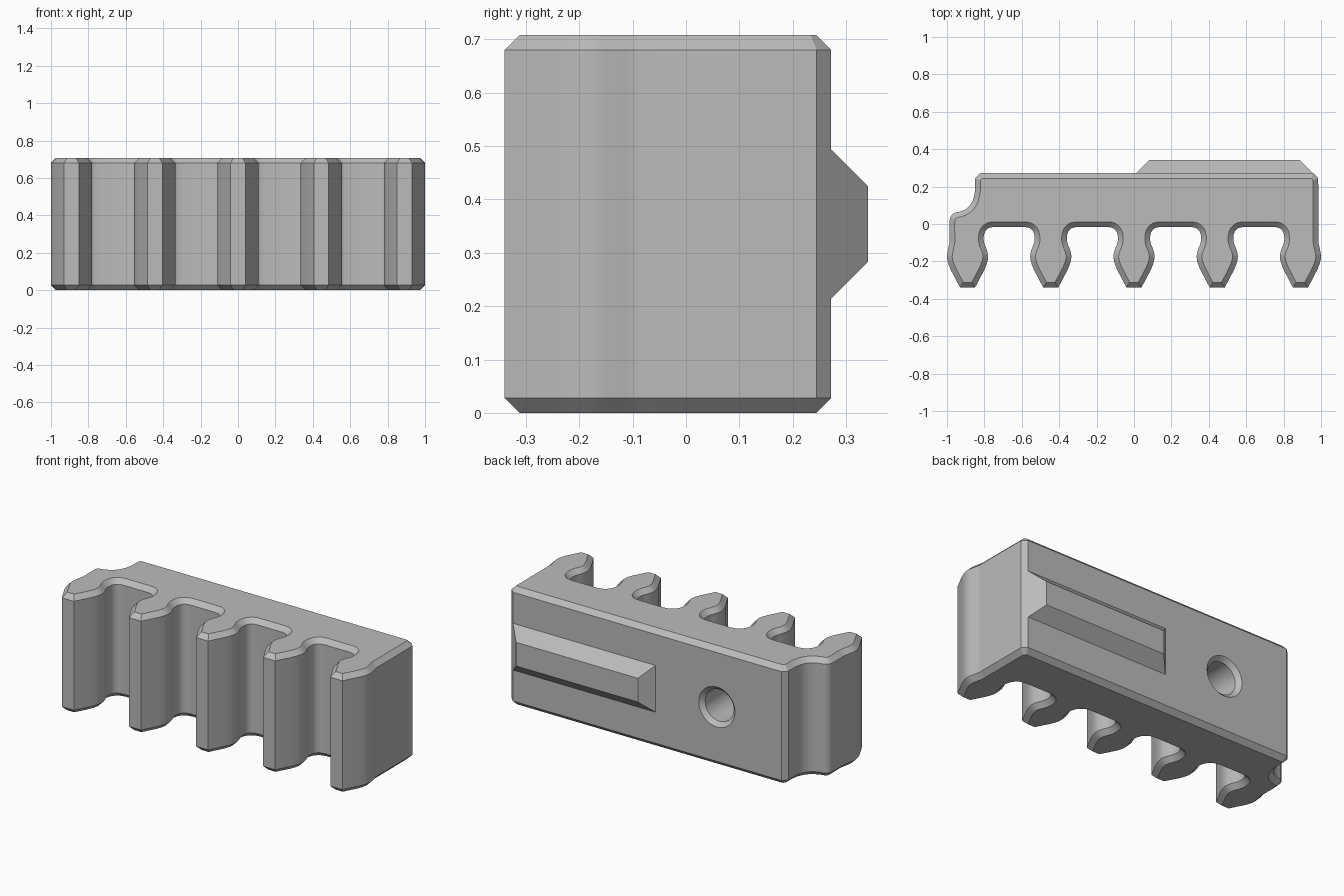
import bpy, bmesh, math
from mathutils import Vector

cube = bpy.data.objects.get("Cube")
if cube:
    bpy.data.objects.remove(cube, do_unlink=True)

HEIGHT, BEVEL, BACK = 0.708, 0.028, 0.272
PITCH = 0.445

grey = bpy.data.materials.new("grey plastic")
grey.use_nodes = True
colour = (0.5, 0.5, 0.5, 1)
grey.diffuse_color = colour
grey.node_tree.nodes["Principled BSDF"].inputs["Base Color"].default_value = colour


def make_object(name, bm):
    bmesh.ops.recalc_face_normals(bm, faces=bm.faces)
    mesh = bpy.data.meshes.new(name)
    bm.to_mesh(mesh)
    bm.free()
    mesh.materials.append(grey)
    obj = bpy.data.objects.new(name, mesh)
    bpy.context.collection.objects.link(obj)
    return obj


def smooth(points, steps=4):
    """Catmull-Rom curve through the points."""
    pts = [Vector(p) for p in points]
    pts = [2 * pts[0] - pts[1]] + pts + [2 * pts[-1] - pts[-2]]
    out = []
    for a, b, c, d in zip(pts, pts[1:], pts[2:], pts[3:]):
        for i in range(steps):
            t = i / steps
            out.append(0.5 * (2 * b + (c - a) * t + (2 * a - 5 * b + 4 * c - d) * t ** 2
                              + (3 * b - a - 3 * c + d) * t ** 3))
    return out + [pts[-2]]


def inset(loop, dist):
    """Mitred inward offset of a counter-clockwise outline."""
    out = []
    for i, p in enumerate(loop):
        d1 = (p - loop[i - 1]).normalized()
        d2 = (loop[(i + 1) % len(loop)] - p).normalized()
        n1, n2 = Vector((-d1.y, d1.x)), Vector((-d2.y, d2.x))
        out.append(p + (n1 + n2) * dist / (1 + n1.dot(n2)))
    return out


def stack(rings):
    """Loft closed rings of 3D points and cap both ends."""
    bm = bmesh.new()
    vs = [[bm.verts.new(p) for p in ring] for ring in rings]
    n = len(vs[0])
    for a, b in zip(vs, vs[1:]):
        for i in range(n):
            j = (i + 1) % n
            bm.faces.new((a[i], a[j], b[j], b[i]))
    bm.faces.new(vs[0][::-1])
    bm.faces.new(vs[-1])
    return bm


# Tooth flank from root to tip, and the plainer flank of the two ends
bulge = [(0.11, -0.17), (0.105, -0.205), (0.091, -0.243)]
tip = Vector((0.04, -0.34))
flank = smooth([(0.14, -0.016), (0.113, -0.022), (0.093, -0.042), (0.086, -0.075),
                (0.09, -0.105), (0.102, -0.135)] + bulge) + [tip]
end_flank = smooth([(0.096, -0.06), (0.096, -0.095), (0.103, -0.13)] + bulge) + [tip]

# Outline: back edge, hollow left shoulder, then the row of teeth
outline = [Vector(p) for p in ((0.985, 0.245), (0.958, BACK), (-0.823, BACK), (-0.85, 0.245))]
outline += smooth([(-0.85, 0.175), (-0.862, 0.125), (-0.888, 0.088), (-0.925, 0.068),
                   (-0.962, 0.058), (-0.982, 0.035), (-0.987, 0.0)])
for k in range(-2, 3):
    cx = k * PITCH
    left = end_flank if k == -2 else flank
    right = end_flank if k == 2 else flank
    outline += [Vector((cx - p.x, p.y)) for p in left]
    outline += [Vector((cx + p.x, p.y)) for p in reversed(right)]

# Body with chamfered top and bottom
small = inset(outline, BEVEL)
levels = [(small, 0), (outline, BEVEL), (outline, HEIGHT - BEVEL), (small, HEIGHT)]
body = make_object("rack_body", stack([[(p.x, p.y, z) for p in ring] for ring, z in levels]))

# Countersunk blind hole in the back
hole_levels = [(0.145, BACK + 0.025), (0.095, BACK - 0.025), (0.095, BACK - 0.24)]
turns = [math.tau * i / 48 for i in range(48)]
cutter = make_object("hole_cutter", stack(
    [[(-0.395 + r * math.cos(a), y, HEIGHT / 2 + r * math.sin(a)) for a in turns]
     for r, y in hole_levels]))
cutter.hide_render = True
cut = body.modifiers.new("back_hole", "BOOLEAN")
cut.operation, cut.solver, cut.object = "DIFFERENCE", "EXACT", cutter
bpy.context.view_layer.objects.active = body
body.select_set(True)
bpy.ops.object.modifier_apply(modifier=cut.name)
bpy.data.objects.remove(cutter, do_unlink=True)

# Raised locating ridge on the back, sloping on all four sides
def ridge_ring(x0, x1, half, y):
    mid = HEIGHT / 2
    return [(x0, y, mid - half), (x1, y, mid - half), (x1, y, mid + half), (x0, y, mid + half)]


ridge = make_object("back_ridge", stack([ridge_ring(0.012, 0.957, 0.14, BACK),
                                         ridge_ring(0.081, 0.888, 0.071, 0.341)]))

# Smooth curves, keep chamfers crisp
bpy.ops.object.select_all(action="DESELECT")
body.select_set(True)
bpy.ops.object.shade_smooth_by_angle(angle=math.radians(24))
